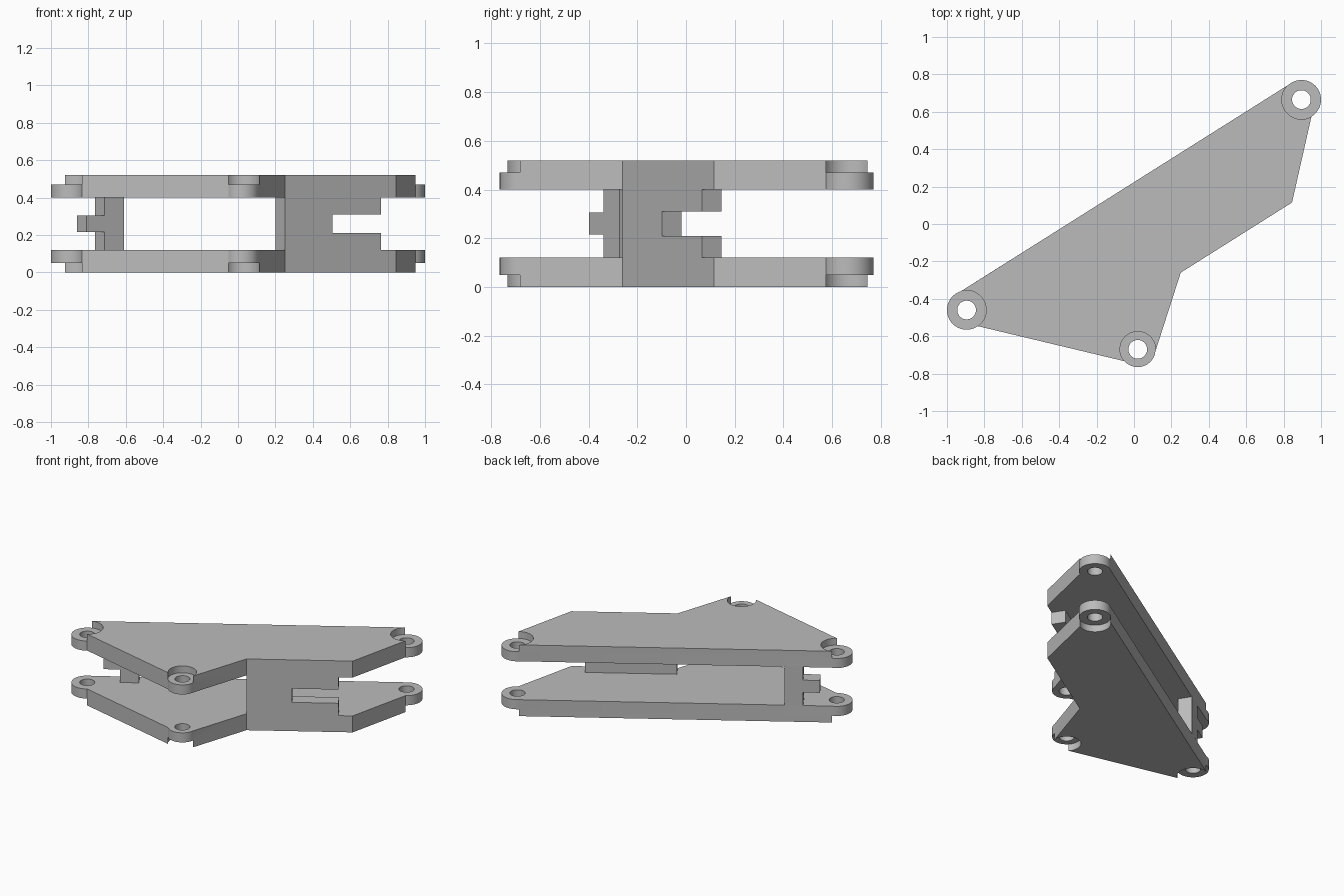
import bpy, bmesh, math
from mathutils import Vector

cube = bpy.data.objects.get("Cube")
if cube:
    bpy.data.objects.remove(cube, do_unlink=True)

HEIGHT, PLATE, RECESS = 0.52, 0.12, 0.05

grey = bpy.data.materials.new("plain grey")
grey.use_nodes = True
colour = (0.5, 0.5, 0.5, 1)
grey.diffuse_color = colour
grey.node_tree.nodes["Principled BSDF"].inputs["Base Color"].default_value = colour


def prism(name, points, offset):
    """Extrude a planar polygon along an offset vector."""
    bm = bmesh.new()
    face = bm.faces.new([bm.verts.new(p) for p in points])
    moved = bmesh.ops.extrude_face_region(bm, geom=[face])["geom"]
    verts = [g for g in moved if isinstance(g, bmesh.types.BMVert)]
    bmesh.ops.translate(bm, verts=verts, vec=offset)
    bmesh.ops.recalc_face_normals(bm, faces=bm.faces)
    mesh = bpy.data.meshes.new(name)
    bm.to_mesh(mesh)
    bm.free()
    mesh.materials.append(grey)
    obj = bpy.data.objects.new(name, mesh)
    bpy.context.collection.objects.link(obj)
    return obj


def disc(centre, radius, z0, z1):
    steps = [math.tau * i / 64 for i in range(64)]
    ring = [(centre[0] + radius * math.cos(a), centre[1] + radius * math.sin(a), z0) for a in steps]
    return prism("cutter", ring, (0, 0, z1 - z0))


def combine(obj, tool, operation):
    mod = obj.modifiers.new(operation, 'BOOLEAN')
    mod.operation, mod.solver, mod.object = operation, 'EXACT', tool
    bpy.context.view_layer.objects.active = obj
    bpy.ops.object.modifier_apply(modifier=mod.name)
    bpy.data.objects.remove(tool, do_unlink=True)


# Plate outline and the three pivot lugs (centre, radius)
outline = [(-0.95, -0.375), (-0.93, -0.52), (-0.84, -0.545), (-0.045, -0.735),
           (0.11, -0.695), (0.25, -0.26), (0.845, 0.115), (0.95, 0.58), (0.835, 0.75)]
lugs = [((-0.895, -0.46), 0.105), ((0.02, -0.67), 0.095), ((0.895, 0.665), 0.105)]


def plate(name, flip):
    """Plate with lugs recessed on its outer face."""
    def z(depth):
        return depth if flip else HEIGHT - depth
    obj = prism(name, [(x, y, z(PLATE)) for x, y in outline], (0, 0, z(0) - z(PLATE)))
    for centre, radius in lugs:
        combine(obj, disc(centre, radius, z(PLATE), z(RECESS)), 'UNION')
        combine(obj, disc(centre, radius, z(RECESS), z(-0.1)), 'DIFFERENCE')
        combine(obj, disc(centre, 0.05, z(0.2), z(-0.1)), 'DIFFERENCE')
    bpy.ops.object.select_all(action='DESELECT')
    obj.select_set(True)
    bpy.context.view_layer.objects.active = obj
    bpy.ops.object.shade_smooth_by_angle(angle=math.radians(30))


def web(name, start, direction, profile):
    """Upright wall between the plates: profile of (distance, z), thickened inward."""
    d = Vector(direction).normalized()
    points = [(start[0] + d.x * s, start[1] + d.y * s, z) for s, z in profile]
    prism(name, points, Vector((-d.y, d.x, 0)) * 0.095)


plate("upper_plate", False)
plate("lower_plate", True)

# Front wall with a slot open at its end
low, high = PLATE, HEIGHT - PLATE
web("slotted_wall", (0.25, -0.26), (0.595, 0.375),
    [(0, low), (0.609, low), (0.609, 0.21), (0.302, 0.21),
     (0.302, 0.31), (0.609, 0.31), (0.609, high), (0, high)])

# Rear wall with a tongue at its end
web("tongue_wall", (-0.66, -0.192), (-1.785, -1.125),
    [(0, low), (0.124, low), (0.124, 0.215), (0.236, 0.215),
     (0.236, 0.305), (0.124, 0.305), (0.124, high), (0, high)])
